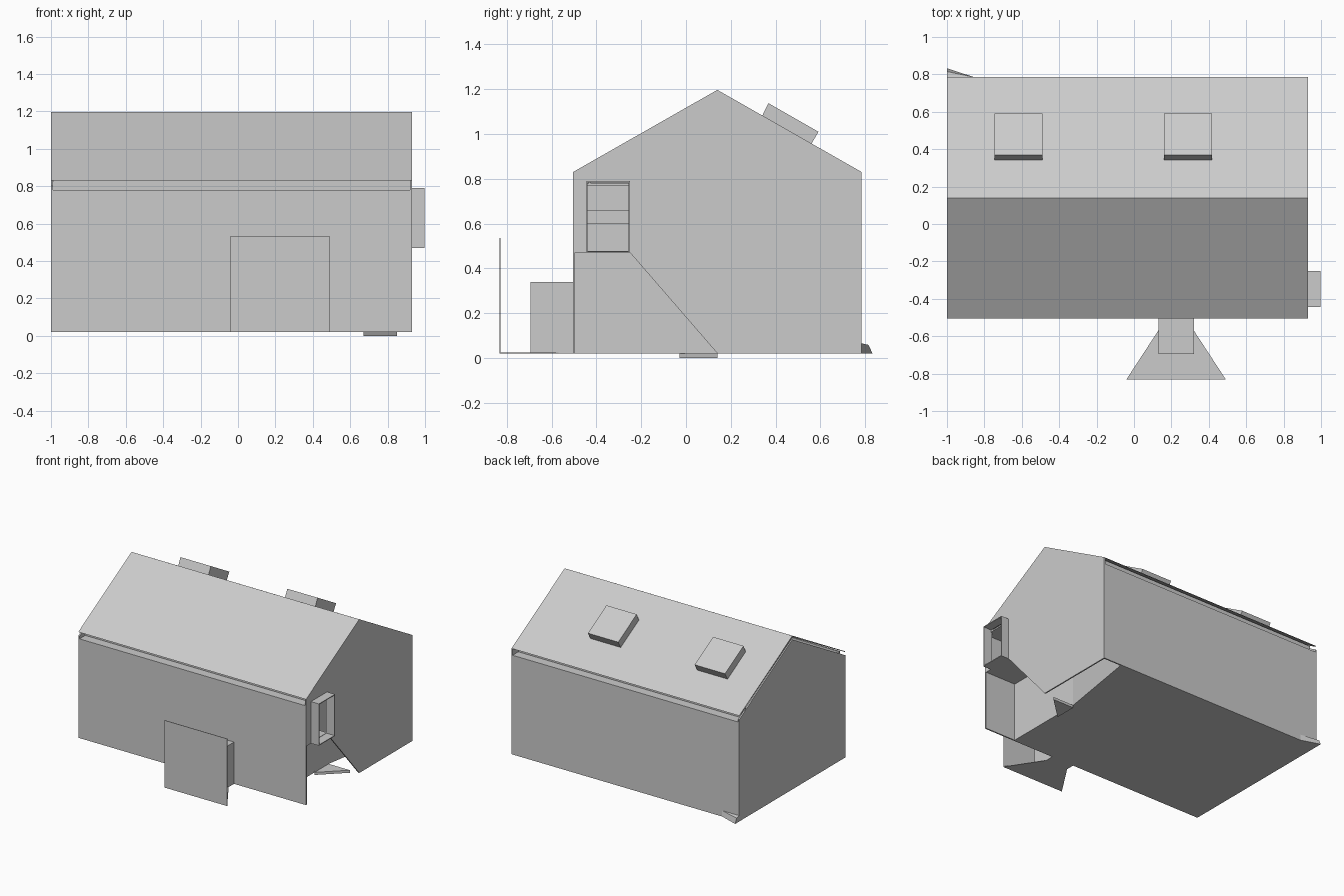
import bpy, bmesh
from mathutils import Vector

cube = bpy.data.objects.get("Cube")
if cube:
    bpy.data.objects.remove(cube, do_unlink=True)

grey = bpy.data.materials.new("plain_grey")
grey.use_nodes = True
grey.diffuse_color = (0.6, 0.6, 0.6, 1)
grey.node_tree.nodes["Principled BSDF"].inputs["Base Color"].default_value = (0.6, 0.6, 0.6, 1)


def prism(name, outline, axis, start, end):
    """Extrude a flat outline along x (outline is y, z) or z (outline is x, y)."""
    bm = bmesh.new()
    verts = []
    for a, b in outline:
        verts.append(bm.verts.new((start, a, b) if axis == "x" else (a, b, start)))
    face = bm.faces.new(verts)
    step = Vector((end - start, 0, 0) if axis == "x" else (0, 0, end - start))
    grown = bmesh.ops.extrude_face_region(bm, geom=[face], use_keep_orig=True)
    moved = [v for v in grown["geom"] if isinstance(v, bmesh.types.BMVert)]
    bmesh.ops.translate(bm, vec=step, verts=moved)
    bmesh.ops.recalc_face_normals(bm, faces=bm.faces)
    mesh = bpy.data.meshes.new(name)
    bm.to_mesh(mesh)
    bm.free()
    mesh.materials.append(grey)
    obj = bpy.data.objects.new(name, mesh)
    bpy.context.collection.objects.link(obj)
    return obj


def box(name, x0, x1, y0, y1, z0, z1):
    return prism(name, [(x0, y0), (x1, y0), (x1, y1), (x0, y1)], "z", z0, z1)


LEFT, RIGHT = -1.0, 0.93
FRONT, BACK, RIDGE = -0.505, 0.785, 0.14
BASE, WALL, EAVE, PEAK = 0.02, 0.78, 0.83, 1.197
T = 0.01

# Long walls and attic floor
box("front_wall", LEFT, RIGHT, FRONT, FRONT + T, BASE, WALL)
box("back_wall", LEFT, RIGHT, BACK - T, BACK, BASE, WALL)
box("attic_floor", LEFT, RIGHT, FRONT, BACK, WALL - T, WALL)
for name, y in (("front", FRONT + 0.07), ("back", BACK - 0.08)):
    box(name + "_eave_recess", LEFT, RIGHT, y, y + T, WALL, EAVE + 0.03)

# Gable with the window opening and the slanted cut below it
prism("right_gable", [
    (FRONT, 0.47), (-0.445, 0.47), (-0.445, 0.79), (-0.25, 0.79), (-0.25, 0.47),
    (RIDGE, BASE), (BACK, BASE), (BACK, EAVE), (RIDGE, PEAK), (FRONT, EAVE)],
    "x", RIGHT - T, RIGHT)
prism("left_gable", [
    (FRONT, BASE), (BACK, BASE), (BACK, EAVE - 0.03),
    (RIDGE, PEAK - 0.03), (FRONT, EAVE - 0.03)], "x", LEFT, LEFT + T)

# Roof slabs, the back one reaching over the ridge
prism("front_roof", [(FRONT, EAVE), (0.11, 1.18), (0.11, 1.168), (FRONT + 0.01, EAVE)],
      "x", LEFT, RIGHT)
prism("back_roof", [(BACK, EAVE), (RIDGE, PEAK), (0.105, 1.177), (RIDGE, 1.185), (BACK - 0.01, EAVE)],
      "x", LEFT, RIGHT)

# Skylight boxes on the back slope
for name, x0 in (("left", 0.16), ("right", -0.745)):
    prism(name + "_skylight", [(0.34, 1.08), (0.368, 1.138), (0.592, 1.01), (0.56, 0.956)],
          "x", x0, x0 + 0.257)

# Ground floor, stair wall and landing
prism("ground_floor", [(LEFT, FRONT), (0.67, FRONT), (0.67, RIDGE), (0.775, BACK), (LEFT, BACK)],
      "z", BASE, BASE + T)
prism("stair_wall", [(0.66, FRONT), (0.67, FRONT), (0.67, RIDGE), (0.775, BACK),
                     (0.765, BACK), (0.66, RIDGE)], "z", BASE, WALL)
box("landing", 0.67, RIGHT, FRONT, -0.25, 0.47, 0.478)
box("lower_step", 0.67, 0.80, -0.445, -0.25, 0.478, 0.60)
box("upper_step", 0.67, 0.73, -0.445, -0.25, 0.60, 0.66)
prism("stair_foot", [(0.67, -0.03), (0.85, RIDGE), (0.67, RIDGE)], "z", 0.0, BASE)

# Open window frame on the gable
X = 0.997
box("window_sill", RIGHT, X, -0.445, -0.25, 0.47, 0.476)
box("window_head", RIGHT, X, -0.445, -0.25, 0.784, 0.79)
box("window_front_side", RIGHT, X, -0.445, -0.439, 0.47, 0.79)
box("window_back_side", RIGHT, X, -0.256, -0.25, 0.47, 0.79)

# Entrance box, flared floor and standing panel
box("entrance_box", 0.13, 0.32, -0.695, FRONT, BASE, 0.34)
prism("entrance_floor", [(-0.04, -0.83), (0.49, -0.83), (0.32, -0.57), (0.13, -0.57)],
      "z", BASE, BASE + 0.004)
box("entrance_panel", -0.04, 0.49, -0.832, -0.828, BASE, 0.535)

# Small wedge at the back corner
wedge = prism("corner_wedge", [(LEFT, BACK), (LEFT, 0.833), (-0.855, BACK)], "z", BASE, 0.065)
for v in wedge.data.vertices:
    if v.co.z > 0.05 and v.co.y > 0.8:
        v.co.y, v.co.z = 0.815, 0.058
